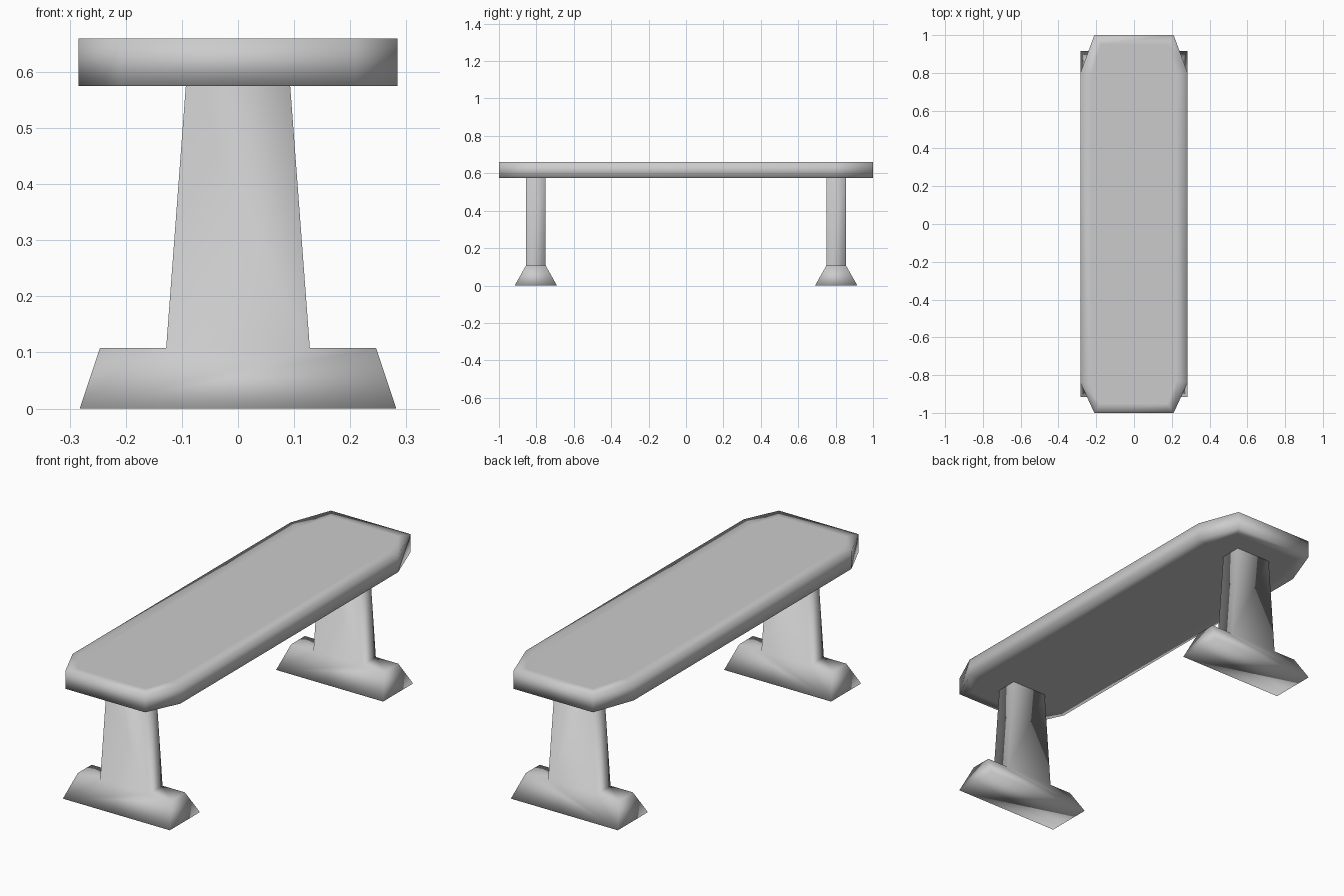
import bpy
import bmesh

cube = bpy.data.objects.get("Cube")
if cube:
    bpy.data.objects.remove(cube, do_unlink=True)

# One plain grey for the whole bench
grey = bpy.data.materials.new("plain grey")
grey.use_nodes = True
colour = (0.6, 0.6, 0.6, 1)
grey.diffuse_color = colour
grey.node_tree.nodes["Principled BSDF"].inputs["Base Color"].default_value = colour


def finish(name, bm):
    """Turn a bmesh into a fully smooth-shaded object."""
    bmesh.ops.recalc_face_normals(bm, faces=bm.faces)
    for face in bm.faces:
        face.smooth = True
    mesh = bpy.data.meshes.new(name)
    bm.to_mesh(mesh)
    bm.free()
    mesh.materials.append(grey)
    obj = bpy.data.objects.new(name, mesh)
    bpy.context.collection.objects.link(obj)
    return obj


# Seat: long slab with chamfered corners and a rim loop above and below
SEAT_BOTTOM, SEAT_TOP = 0.575, 0.66
half = [(0.21, -1), (0.284, -0.84), (0.284, 0.8), (0.21, 1)]
outline = half + [(-x, y) for x, y in reversed(half)]
bm = bmesh.new()
bottom = bm.faces.new([bm.verts.new((x, y, SEAT_BOTTOM)) for x, y in outline])
slab = bmesh.ops.extrude_face_region(bm, geom=[bottom], use_keep_orig=True)
raised = [v for v in slab["geom"] if isinstance(v, bmesh.types.BMVert)]
bmesh.ops.translate(bm, verts=raised, vec=(0, 0, SEAT_TOP - SEAT_BOTTOM))
bmesh.ops.recalc_face_normals(bm, faces=bm.faces)
caps = [f for f in bm.faces if abs(f.normal.z) > 0.9]
bmesh.ops.inset_individual(bm, faces=caps, thickness=0.06)
finish("seat", bm)


# Legs: tapered post rising from a flared foot, as one surface
def build_leg(name, y_centre):
    foot_top, post_depth, foot_depth = 0.108, 0.052, 0.113
    rows = [(0.282, 0, foot_depth), (0.246, foot_top, post_depth),
            (0.128, foot_top, post_depth), (0.093, SEAT_BOTTOM, post_depth)]
    profile = rows + [(-x, z, d) for x, z, d in reversed(rows)]
    bm = bmesh.new()
    front, back = [[bm.verts.new((x, y_centre + side * d, z)) for x, z, d in profile]
                   for side in (-1, 1)]
    for ring in (front, back):
        bm.faces.new([ring[i] for i in (0, 1, 2, 5, 6, 7)])
        bm.faces.new(ring[2:6])
    count = len(profile)
    for i in range(count):
        j = (i + 1) % count
        bm.faces.new((front[i], front[j], back[j], back[i]))
    finish(name, bm)


for name, side in (("front_leg", -1), ("back_leg", 1)):
    build_leg(name, side * 0.803)
